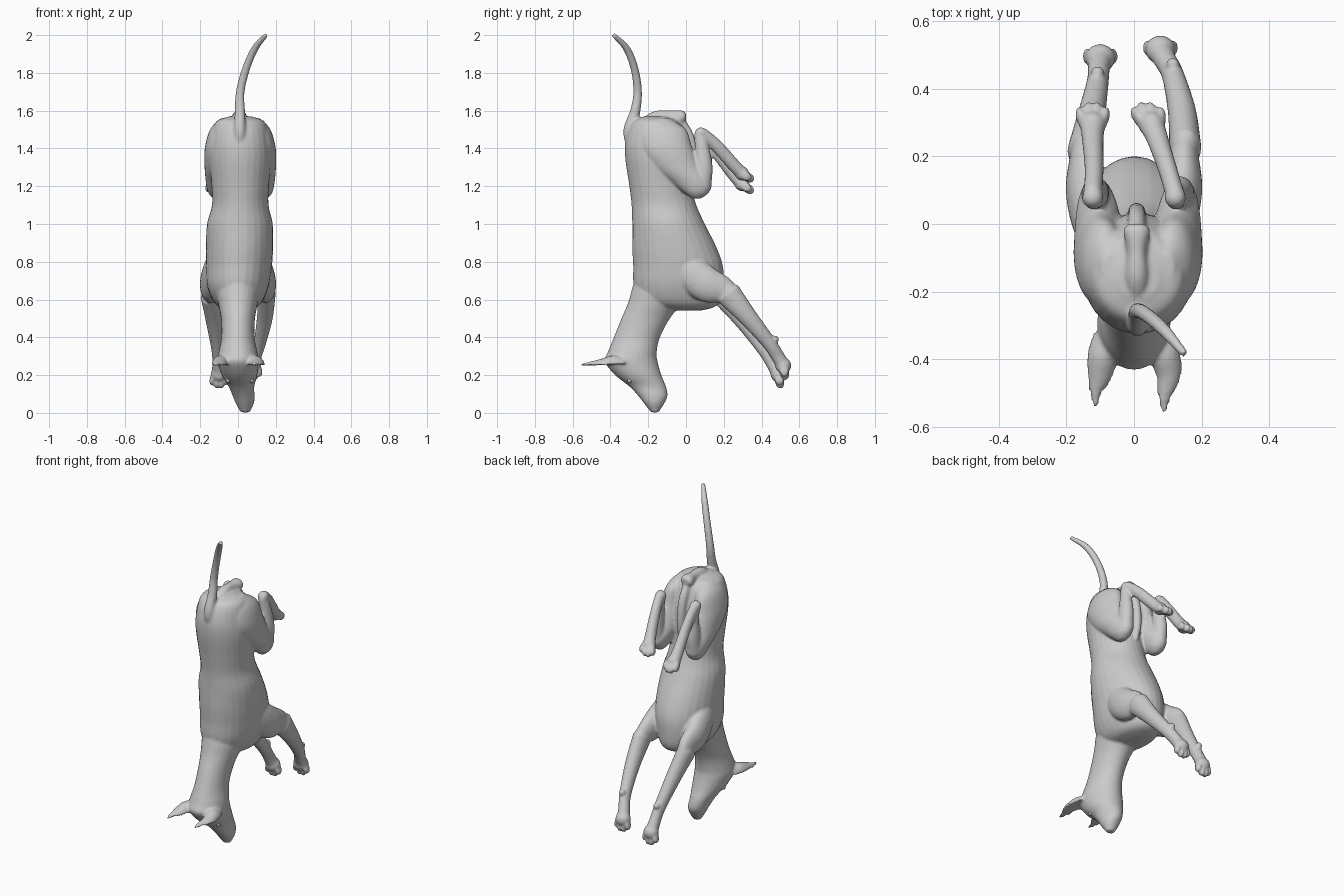
import bpy, bmesh, math
from mathutils import Vector

parts = []


def spline(rows, steps=5):
    """Catmull-Rom resampling of rows of numbers."""
    rows = [Vector(r) for r in rows]
    p = [rows[0] * 2 - rows[1]] + rows + [rows[-1] * 2 - rows[-2]]
    out = []
    for i in range(1, len(p) - 2):
        a, b, c, d = p[i - 1:i + 3]
        for s in range(steps):
            t = s / steps
            out.append(0.5 * (2 * b + (c - a) * t + (2 * a - 5 * b + 4 * c - d) * t * t
                              + (3 * b - a - 3 * c + d) * t ** 3))
    return out + [rows[-1]]


def skin(name, rings, n=28, cup=False):
    """Loft closed rings given as (centre, half axis u, half axis v); cup hollows the lower side."""
    def point(c, u, v, k):
        a = 2 * math.pi * k / n
        h = math.sin(a)
        return c + u * math.cos(a) + v * (-.15 * h if cup and h < 0 else h)

    bm = bmesh.new()
    loops = [[bm.verts.new(point(c, u, v, k)) for k in range(n)] for c, u, v in rings]
    for a, b in zip(loops, loops[1:]):
        for k in range(n):
            bm.faces.new((a[k], a[(k + 1) % n], b[(k + 1) % n], b[k]))
    bm.faces.new(loops[0][::-1])
    bm.faces.new(loops[-1])
    bmesh.ops.recalc_face_normals(bm, faces=bm.faces)
    me = bpy.data.meshes.new(name)
    bm.to_mesh(me)
    bm.free()
    ob = bpy.data.objects.new(name, me)
    bpy.context.collection.objects.link(ob)
    parts.append(ob)


def slices(name, rows):
    """Horizontal slices: z, y back, y front, half width, x centre."""
    skin(name, [(Vector((x, (y0 + y1) / 2, z)), Vector((max(w, .004), 0, 0)),
                 Vector((0, max((y1 - y0) / 2, .004), 0))) for z, y0, y1, w, x in spline(rows)])


def tube(name, rows, cup=False):
    """Tube along a path: x, y, z, radius across x, radius in the side plane."""
    pts = spline(rows)
    rings = []
    for i, p in enumerate(pts):
        t = (Vector(pts[min(i + 1, len(pts) - 1)][:3]) - Vector(pts[max(i - 1, 0)][:3])).normalized()
        u = Vector((1, 0, 0))
        u = (u - t * u.dot(t)).normalized()
        rings.append((Vector(p[:3]), u * max(p[3], .004), t.cross(u) * max(p[4], .004)))
    skin(name, rings, 20, cup)


def ball(name, c, r, s=(1, 1, 1)):
    bpy.ops.mesh.primitive_uv_sphere_add(segments=20, ring_count=12, radius=r, location=c)
    ob = bpy.context.object
    ob.name = name
    ob.scale = s
    parts.append(ob)


def paw(name, centre, direction, r=.04):
    """Rounded foot with four toes spread across x."""
    c, d = Vector(centre), Vector(direction).normalized()
    ball(name, c, r, (1, .95, .95))
    for k in (-1.5, -.5, .5, 1.5):
        reach = .054 if abs(k) < 1 else .036
        q = c + Vector((k * .0255, 0, 0)) + d * reach
        tube(name + "_toe", [(*(c + Vector((k * .018, 0, 0))), .014, .024),
                             (*q, .0135, .024), (*(q + d * .022), .008, .012)])


# torso
slices("torso", [(1.57, -.22, -.1, .06, .012), (1.54, -.285, -.03, .13, .012),
                 (1.45, -.32, .01, .155, .012), (1.35, -.322, .03, .165, .012),
                 (1.2, -.3, .03, .152, .012), (1.1, -.288, .055, .15, .012),
                 (1, -.285, .1, .174, .01), (.88, -.285, .16, .178, .008),
                 (.78, -.28, .195, .175, .005), (.68, -.278, .2, .165, 0),
                 (.6, -.25, .19, .135, 0), (.56, -.18, .15, .1, 0), (.542, -.1, .08, .04, 0)])

# neck, skull and muzzle
slices("neck_and_head", [(.76, -.26, .08, .1, 0), (.66, -.285, .05, .12, 0), (.58, -.308, -.02, .105, 0),
                         (.5, -.342, -.085, .09, 0), (.4, -.382, -.138, .088, 0),
                         (.32, -.415, -.155, .103, 0), (.27, -.43, -.15, .108, 0),
                         (.2, -.375, -.13, .094, .008), (.14, -.3, -.106, .068, .018),
                         (.09, -.253, -.098, .058, .03), (.05, -.222, -.115, .048, .036),
                         (.003, -.185, -.145, .024, .038)])

# tail
tube("tail", [(.01, -.28, 1.42, .04, .04), (.01, -.295, 1.5, .032, .036), (.01, -.268, 1.6, .027, .027),
              (.012, -.256, 1.7, .023, .023), (.042, -.272, 1.82, .021, .021),
              (.09, -.315, 1.93, .019, .019), (.15, -.385, 2.002, .012, .012)])

# underside ridge between the thighs
tube("rear_ridge", [(.008, -.24, 1.53, .025, .02), (.008, -.16, 1.563, .035, .035),
                    (.008, -.08, 1.565, .03, .036), (.008, -.02, 1.566, .04, .035), (.008, .0, 1.566, .025, .02)])
tube("belly_ridge", [(.008, -.04, 1.55, .025, .03), (.008, .01, 1.47, .026, .03), (.008, .035, 1.38, .025, .025),
                     (.008, .035, 1.28, .024, .026), (.008, .03, 1.2, .01, .01)])

# hind legs
hind_feet = {1: [(.1, .16, 1.415), (.07, .25, 1.315), (.052, .295, 1.268)],
             -1: [(-.118, .16, 1.385), (-.122, .25, 1.265), (-.122, .295, 1.212)]}
for s, side in ((1, "right"), (-1, "left")):
    m = .012
    slices(side + "_thigh", [(1.56, -.17, -.09, .025, m + s * .08), (1.5, -.23, .0, .06, m + s * .1),
                             (1.4, -.24, .035, .076, m + s * .112), (1.3, -.18, .08, .074, m + s * .115),
                             (1.22, -.08, .135, .06, m + s * .122), (1.165, -.01, .12, .044, m + s * .125),
                             (1.135, .03, .08, .018, m + s * .125)])
    hx = s * .122
    tube(side + "_shank", [(m + s * .125, .08, 1.19, .045, .052), (m + s * .125, .092, 1.3, .04, .049),
                           (m + s * .12, .085, 1.4, .032, .038), (hx, .073, 1.48, .027, .032)])
    ball(side + "_hock", (hx, .078, 1.48), .032)
    a, b, c = hind_feet[s]
    tube(side + "_hind_foot", [(hx, .085, 1.48, .028, .032), (*a, .028, .034), (*b, .032, .034), (*c, .038, .034)])
    paw(side + "_hind_paw", c, Vector(c) - Vector(b) + Vector((0, .01, .012)), .04)

# front legs
front = {1: [(.152, .22, .635), (.142, .33, .505), (.115, .44, .37), (.092, .485, .3), (.078, .515, .25)],
         -1: [(-.15, .21, .62), (-.128, .31, .485), (-.108, .415, .335), (-.104, .46, .26), (-.1, .49, .205)]}
for s, side in ((1, "right"), (-1, "left")):
    e, f, w, p, c = front[s]
    tube(side + "_shoulder", [(s * .1, -.08, .86, .03, .04), (s * .125, 0, .77, .055, .085),
                              (s * .142, .1, .685, .06, .095), (e[0] * .97, .19, .65, .046, .075),
                              (e[0], .25, .6, .03, .045)])
    ball(side + "_elbow", e, .058, (.75, 1, 1.1))
    tube(side + "_forearm", [(*e, .048, .07), (*f, .042, .05), (*w, .033, .038),
                             (*p, .033, .036), (*c, .04, .038)])
    ball(side + "_wrist_pad", Vector(w) + Vector((0, .032, .02)), .02)
    paw(side + "_front_paw", c, Vector((0, .008, -.05)), .045)

# ears, hollow on the face side, and brows
for s, side, tip in ((1, "right", (.09, -.56, .25)), (-1, "left", (-.113, -.542, .25))):
    tube(side + "_ear", [(s * .075, -.33, .255, .045, .045), (s * .092, -.39, .252, .047, .052),
                         (s * .102, -.45, .25, .038, .036), (tip[0], tip[1] + .045, .25, .02, .02),
                         (*tip, .006, .008)], cup=True)
    ball(side + "_brow", (s * .058 + .008, -.285, .185), .024)

# blend all parts into one smooth skin
bpy.ops.object.select_all(action='DESELECT')
for ob in parts:
    ob.select_set(True)
bpy.context.view_layer.objects.active = parts[0]
bpy.ops.object.join()
dog = bpy.context.object
dog.name = "dog_skin"
rm = dog.modifiers.new("blend", 'REMESH')
rm.mode = 'VOXEL'
rm.voxel_size = .007
rm.use_smooth_shade = True
sm = dog.modifiers.new("soften", 'SMOOTH')
sm.factor = .5
sm.iterations = 5

# eyes
for s, side in ((1, "right"), (-1, "left")):
    ball(side + "_eye", (s * .062 + .01, -.298, .172), .013)
    bpy.ops.object.shade_smooth()
